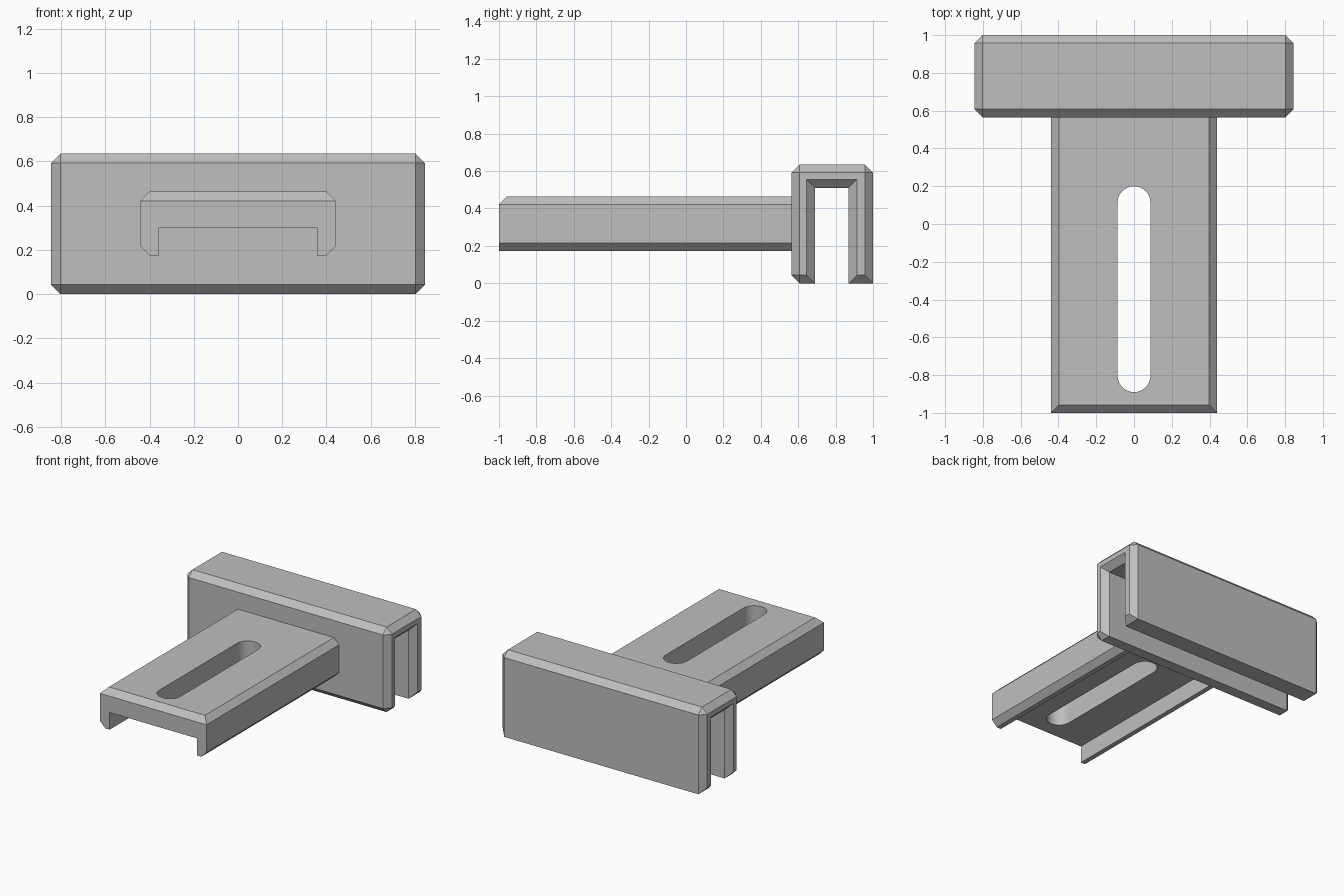
import bpy
import bmesh
from math import sin, cos, pi, radians

cube = bpy.data.objects.get("Cube")
if cube:
    bpy.data.objects.remove(cube, do_unlink=True)

CHAMFER = 0.043

grey = bpy.data.materials.new("plain grey")
grey.use_nodes = True
colour = (0.52, 0.52, 0.52, 1)
grey.diffuse_color = colour
grey.node_tree.nodes["Principled BSDF"].inputs["Base Color"].default_value = colour


def loft(name, rings, chamfered=None):
    """Closed solid through matching rings; edges passing the test are chamfered."""
    bm = bmesh.new()
    loops = [[bm.verts.new(p) for p in ring] for ring in rings]
    n = len(loops[0])
    for a, b in zip(loops, loops[1:]):
        for i in range(n):
            j = (i + 1) % n
            bm.faces.new((a[i], a[j], b[j], b[i]))
    bm.faces.new(loops[0])
    bm.faces.new(loops[-1])
    bmesh.ops.recalc_face_normals(bm, faces=bm.faces)
    if chamfered:
        edges = [e for e in bm.edges if chamfered((e.verts[0].co + e.verts[1].co) / 2)]
        bmesh.ops.bevel(bm, geom=edges, offset=CHAMFER, offset_type='OFFSET',
                        segments=1, profile=0.5, affect='EDGES')
        bmesh.ops.recalc_face_normals(bm, faces=bm.faces)
    mesh = bpy.data.meshes.new(name)
    bm.to_mesh(mesh)
    bm.free()
    mesh.materials.append(grey)
    obj = bpy.data.objects.new(name, mesh)
    bpy.context.collection.objects.link(obj)
    return obj


def box(name, x, y0, y1, z0, z1, chamfered=None):
    rings = [[(-x, y0, z), (x, y0, z), (x, y1, z), (-x, y1, z)] for z in (z0, z1)]
    return loft(name, rings, chamfered)


def activate(obj):
    bpy.ops.object.select_all(action='DESELECT')
    obj.select_set(True)
    bpy.context.view_layer.objects.active = obj


def cut(obj, cutter):
    cutter.hide_render = True
    mod = obj.modifiers.new("cut", 'BOOLEAN')
    mod.operation = 'DIFFERENCE'
    mod.solver = 'EXACT'
    mod.object = cutter
    activate(obj)
    bpy.ops.object.modifier_apply(modifier=mod.name)
    bpy.data.objects.remove(cutter, do_unlink=True)


# Clamp head: chamfered block, sharp only along its lower rear edge
clamp_head = box("clamp_head", 0.845, 0.565, 1.0, 0, 0.635,
                 lambda m: not (m.y > 0.99 and m.z < 0.01))

# Channel through the head, flared at both ends
channel = []
for x, flare in ((-0.90, 0.10), (-0.80, 0), (0.80, 0), (0.90, 0.10)):
    y0, y1, top = 0.69 - flare, 0.868 + flare, 0.51 + flare
    channel.append([(x, y0, -0.2), (x, y1, -0.2), (x, y1, top), (x, y0, top)])
cut(clamp_head, loft("channel_cutter", channel))

# Arm: chamfered on the top front edge and along all four long edges
arm = box("slotted_arm", 0.44, -1.0, 0.565, 0.172, 0.465,
          lambda m: (abs(m.x) > 0.4 and abs(m.z - 0.32) > 0.1)
          or (m.y < -0.99 and m.z > 0.4))

# Hollow underside of the arm
cut(arm, box("underside_cutter", 0.36, -1.2, 0.7, 0, 0.30))

# Round-ended slot
R, STEPS = 0.087, 16
outline = []
for centre, start in ((0.113, 0), (-0.803, pi)):
    for i in range(STEPS + 1):
        a = start + pi * i / STEPS
        outline.append((R * cos(a), centre + R * sin(a)))
cut(arm, loft("slot_cutter", [[(x, y, z) for x, y in outline] for z in (0.1, 0.6)]))

activate(arm)
bpy.ops.object.shade_smooth_by_angle(angle=radians(30))
